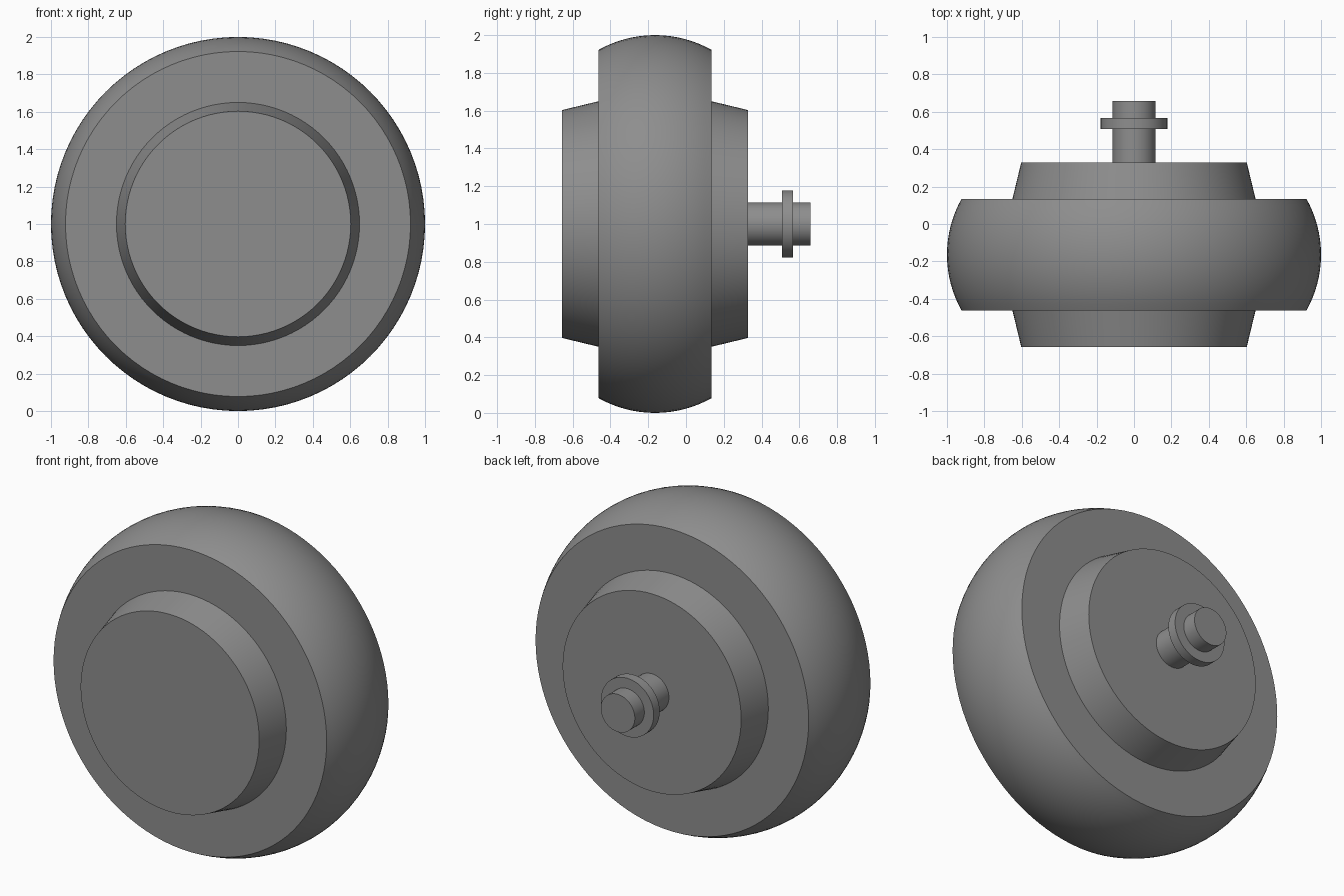
import bpy, bmesh, math
from mathutils import Vector

if "Cube" in bpy.data.objects:
    bpy.data.objects.remove(bpy.data.objects["Cube"])

grey = bpy.data.materials.new("mid_grey")
grey.diffuse_color = (0.27, 0.27, 0.27, 1)
grey.use_nodes = True
grey.node_tree.nodes["Principled BSDF"].inputs["Base Color"].default_value = grey.diffuse_color


def lathe(name, profile, segments=96):
    """Spin a (radius, y) profile, closed by end caps, around the wheel axis."""
    bm = bmesh.new()
    rings = []
    for r, y in profile:
        ring = []
        for i in range(segments):
            a = 2 * math.pi * i / segments
            ring.append(bm.verts.new(Vector((r * math.cos(a), y, 1 + r * math.sin(a)))))
        rings.append(ring)
    for lower, upper in zip(rings, rings[1:]):
        for i in range(segments):
            j = (i + 1) % segments
            bm.faces.new((lower[i], lower[j], upper[j], upper[i]))
    bm.faces.new(rings[0])
    bm.faces.new(rings[-1])
    bmesh.ops.recalc_face_normals(bm, faces=bm.faces)
    mesh = bpy.data.meshes.new(name)
    bm.to_mesh(mesh)
    bm.free()
    mesh.materials.append(grey)
    obj = bpy.data.objects.new(name, mesh)
    bpy.context.collection.objects.link(obj)
    bpy.ops.object.select_all(action='DESELECT')
    obj.select_set(True)
    bpy.context.view_layer.objects.active = obj
    bpy.ops.object.shade_smooth_by_angle(angle=math.radians(14))
    return obj


MID = -0.164        # centre plane of the wheel
HALF = 0.298        # half width of the tread
ARC = 0.611         # radius of the crowned tread

# Wheel with a crowned tread
sweep = math.asin(HALF / ARC)
tread = []
for k in range(17):
    a = sweep * (k / 8 - 1)
    tread.append((1 - ARC + ARC * math.cos(a), MID + ARC * math.sin(a)))
lathe("wheel", tread)

# Tapered hub bosses on both sides
for name, side in (("front_hub", -1), ("back_hub", 1)):
    lathe(name, [(0.65, MID + side * HALF), (0.603, MID + side * 0.493)])

# Axle stub and its collar
lathe("axle", [(0.115, MID + 0.493), (0.115, 0.658)], 64)
lathe("axle_collar", [(0.178, 0.508), (0.178, 0.566)], 64)
